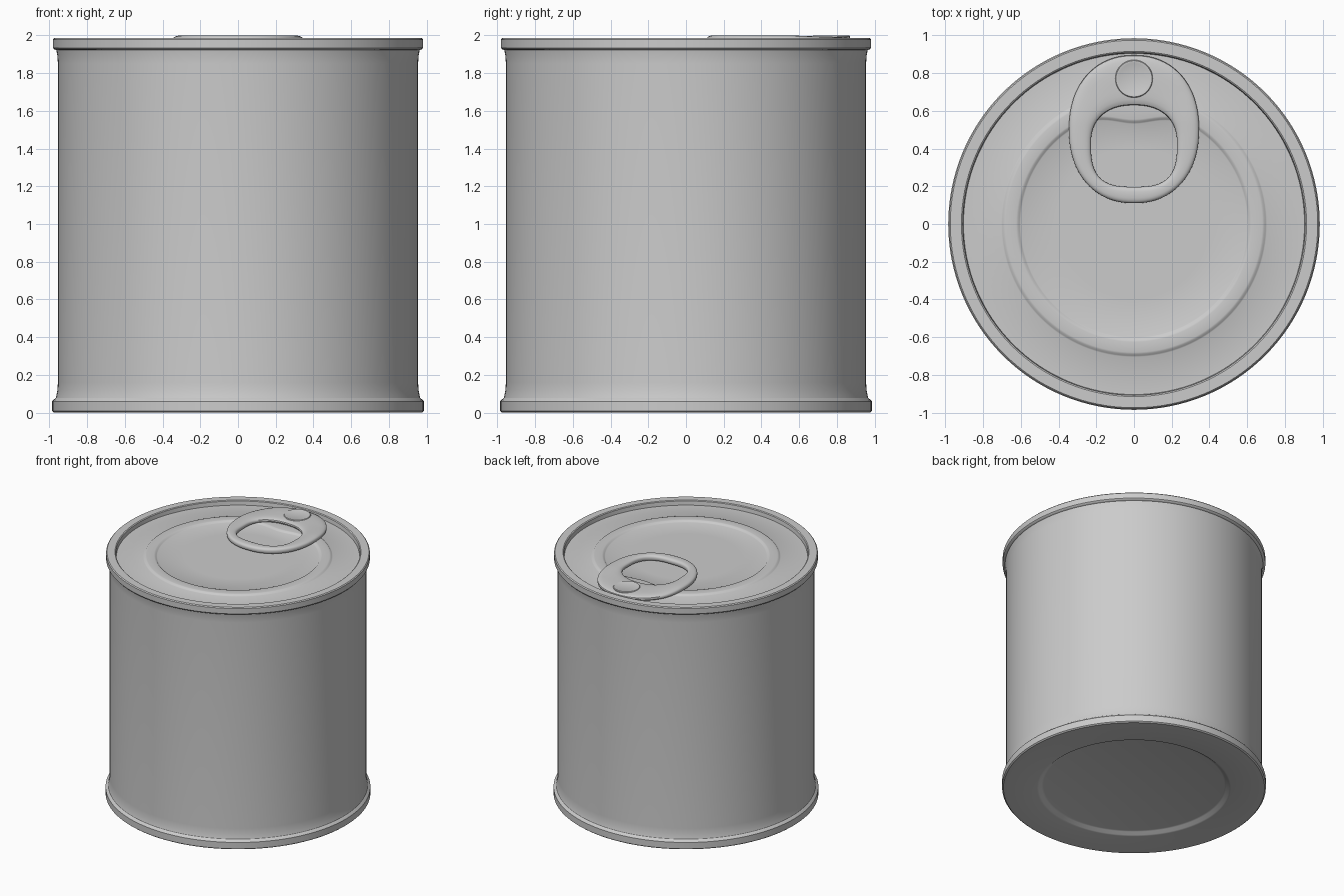
import bpy, bmesh, math
from math import sin, cos, pi, exp, copysign

if "Cube" in bpy.data.objects:
    bpy.data.objects.remove(bpy.data.objects["Cube"])


def finish(name, bm, angle=35):
    bmesh.ops.remove_doubles(bm, verts=bm.verts, dist=1e-5)
    bmesh.ops.recalc_face_normals(bm, faces=bm.faces)
    mesh = bpy.data.meshes.new(name)
    bm.to_mesh(mesh)
    bm.free()
    ob = bpy.data.objects.new(name, mesh)
    bpy.context.collection.objects.link(ob)
    bpy.ops.object.select_all(action='DESELECT')
    ob.select_set(True)
    bpy.context.view_layer.objects.active = ob
    bpy.ops.object.shade_smooth_by_angle(angle=math.radians(angle))
    return ob


def grid(name, rings, closed=False):
    """Skin a list of closed rings of points."""
    bm = bmesh.new()
    vs = [[bm.verts.new(p) for p in ring] for ring in rings]
    n, m = len(vs), len(vs[0])
    for i in range(n if closed else n - 1):
        a, b = vs[i], vs[(i + 1) % n]
        for j in range(m):
            k = (j + 1) % m
            bm.faces.new((a[j], a[k], b[k], b[j]))
    return finish(name, bm)


def lathe(name, profile, centre=(0, 0), seg=128, shape=lambda r, t: r):
    rings = []
    for r, z in profile:
        angles = [2 * pi * j / seg for j in range(seg)]
        rings.append([(centre[0] + shape(r, t) * cos(t),
                       centre[1] + shape(r, t) * sin(t), z) for t in angles])
    return grid(name, rings)


# Can: recessed base, bottom flange, wall and top seam as one shell
lathe("can_body", [
    (0, .025), (.675, .025), (.69, .021), (.71, .004), (.725, 0), (.975, 0),
    (.985, .008), (.985, .06), (.98, .066), (.966, .078), (.963, .09),
    (.957, .12), (.955, .16), (.955, 1.85), (.957, 1.89), (.963, 1.922),
    (.975, 1.926), (.981, 1.934), (.981, 1.978), (.974, 1.985),
    (.915, 1.985), (.908, 1.98), (.904, 1.948)])


# Lid: raised ring whose inner edge swells inward below the pull tab
def swell(r, t):
    return r - .07 * exp(-((t - pi / 2) / .3) ** 2) if .55 < r < .65 else r


lathe("lid", [(.904, 1.948), (.705, 1.948), (.698, 1.951), (.69, 1.959),
              (.68, 1.961), (.625, 1.961), (.615, 1.959), (.607, 1.951),
              (.60, 1.948), (.4, 1.948), (0, 1.948)], shape=swell)


# Pull tab: rounded band between an egg outline and a finger hole
def power(v, e):
    return copysign(abs(v) ** e, v)


def outline(t, cy, a, top, bottom, n_top, n_bottom):
    b, n = (top, n_top) if sin(t) >= 0 else (bottom, n_bottom)
    return a * power(cos(t), 2 / n), cy + b * power(sin(t), 2 / n)


rings = []
for i in range(24):
    u = 2 * pi * i / 24
    f = .5 - .5 * power(cos(u), .75)
    h = power(sin(u), .75)
    ring = []
    for j in range(96):
        t = 2 * pi * j / 96
        ox, oy = outline(t, .5, .345, .395, .39, 2.2, 2.2)
        ix, iy = outline(t, .43, .228, .2, .233, 2.3, 3)
        x, y = ox + (ix - ox) * f, oy + (iy - oy) * f
        drop = .006 * min(1, max(0, (y - .55) / .15))
        ring.append((x, y, 1.975 + .025 * h - drop))
    rings.append(ring)
grid("pull_tab", rings, closed=True)

# Rivet holding the tab to the lid
lathe("rivet", [(.1, 1.945), (.1, 1.993), (.096, 1.998), (.086, 1.998),
                (.08, 1.9955), (0, 1.9955)], centre=(0, .77), seg=48)
